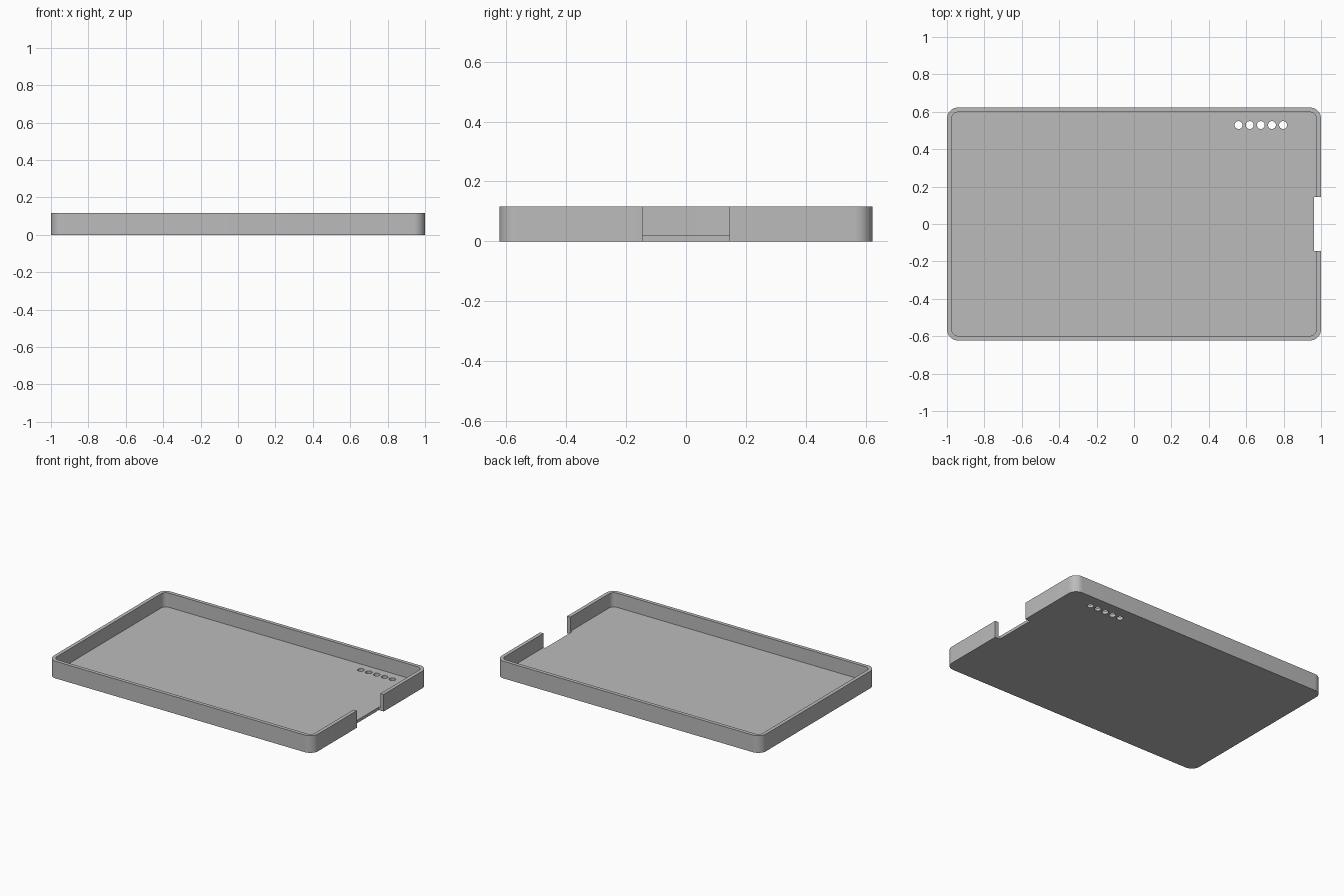
import bpy, bmesh, math

cube = bpy.data.objects.get("Cube")
if cube:
    bpy.data.objects.remove(cube, do_unlink=True)

HALF_X, HALF_Y, HEIGHT = 1.0, 0.623, 0.117
WALL, FLOOR, CORNER = 0.025, 0.02, 0.06

grey = bpy.data.materials.new("plain grey")
grey.use_nodes = True
colour = (0.5, 0.5, 0.5, 1)
grey.diffuse_color = colour
grey.node_tree.nodes["Principled BSDF"].inputs["Base Color"].default_value = colour


def prism(name, outline, z0, z1):
    """Extrude a flat outline from z0 up to z1."""
    bm = bmesh.new()
    base = bm.faces.new([bm.verts.new((x, y, z0)) for x, y in outline])
    top = bmesh.ops.extrude_face_region(bm, geom=[base])["geom"]
    bmesh.ops.translate(bm, vec=(0, 0, z1 - z0),
                        verts=[v for v in top if isinstance(v, bmesh.types.BMVert)])
    bmesh.ops.recalc_face_normals(bm, faces=bm.faces)
    mesh = bpy.data.meshes.new(name)
    bm.to_mesh(mesh)
    bm.free()
    mesh.materials.append(grey)
    obj = bpy.data.objects.new(name, mesh)
    bpy.context.collection.objects.link(obj)
    return obj


def arc(cx, cy, radius, start, sweep, steps):
    return [(cx + radius * math.cos(start + sweep * i / steps),
             cy + radius * math.sin(start + sweep * i / steps)) for i in range(steps + 1)]


def rounded_rect(hx, hy, r, steps=10):
    points = []
    for i, (sx, sy) in enumerate([(1, 1), (-1, 1), (-1, -1), (1, -1)]):
        points += arc(sx * (hx - r), sy * (hy - r), r, i * math.pi / 2, math.pi / 2, steps)
    return points


# Solid tray block
tray = prism("tray", rounded_rect(HALF_X, HALF_Y, CORNER), 0, HEIGHT)

# Cavity, side notch and the row of round holes
cutters = [
    prism("cavity_cutter",
          rounded_rect(HALF_X - WALL, HALF_Y - WALL, CORNER - WALL), FLOOR, 0.2),
    prism("notch_cutter",
          [(0.963, -0.145), (1.1, -0.145), (1.1, 0.145), (0.963, 0.145)], -0.1, 0.3),
]
for i in range(5):
    circle = arc(0.559 + 0.0595 * i, 0.529, 0.021, 0, math.tau, 32)[:-1]
    cutters.append(prism("hole_cutter", circle, -0.1, 0.1))

bpy.context.view_layer.objects.active = tray
for cutter in cutters:
    cutter.hide_render = True
    cut = tray.modifiers.new("cut", "BOOLEAN")
    cut.operation, cut.solver, cut.object = "DIFFERENCE", "EXACT", cutter
    bpy.ops.object.modifier_apply(modifier=cut.name)
    bpy.data.objects.remove(cutter, do_unlink=True)

# Smooth corners, crisp edges
bpy.ops.object.select_all(action="DESELECT")
tray.select_set(True)
bpy.ops.object.shade_smooth_by_angle(angle=math.radians(30))
